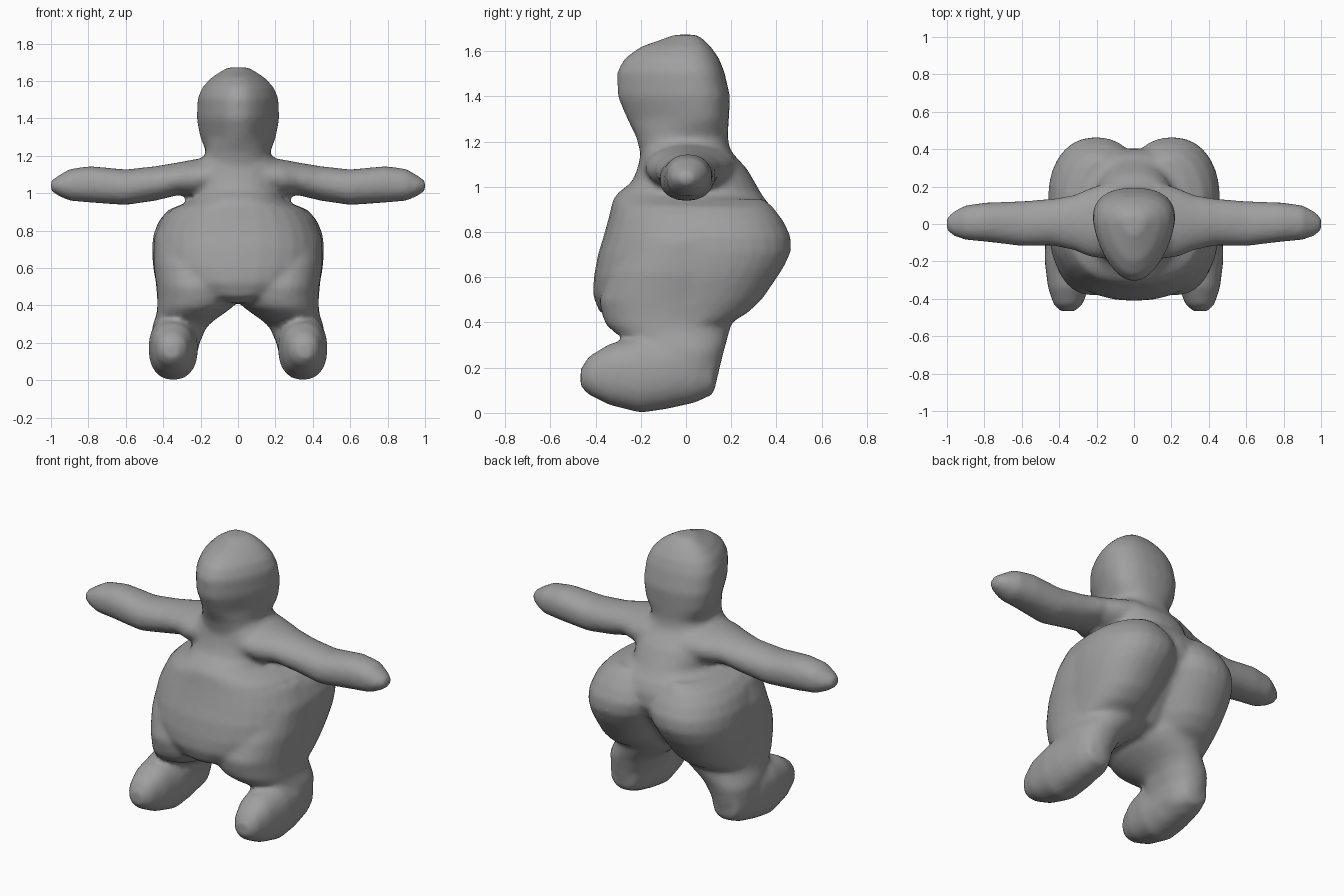
import bpy, bmesh, math
from mathutils import Vector

grey = bpy.data.materials.new("clay grey")
grey.diffuse_color = (0.35, 0.35, 0.35, 1)
bm = bmesh.new()
SIDES = 28


def loft(sections, axis, side=1):
    """Closed tube. Section: position, u min, u max, v min, v max, power, front taper."""
    rings = []
    for p, u0, u1, v0, v1, power, taper in sections:
        ring = []
        for i in range(SIDES):
            a = 2 * math.pi * i / SIDES
            c, s = math.cos(a), math.sin(a)
            cu = math.copysign(abs(c) ** (2 / power), c)
            sv = math.copysign(abs(s) ** (2 / power), s)
            u = (u0 + u1) / 2 + (u1 - u0) / 2 * cu * (1 + taper * sv)
            v = (v0 + v1) / 2 + (v1 - v0) / 2 * sv
            co = {"z": (u, v, p), "y": (u, p, v), "x": (p, u, v)}[axis]
            ring.append(bm.verts.new(Vector((co[0] * side, co[1], co[2]))))
        rings.append(ring)
    faces = [bm.faces.new(rings[0]), bm.faces.new(rings[-1])]
    for a, b in zip(rings, rings[1:]):
        for i in range(SIDES):
            j = (i + 1) % SIDES
            faces.append(bm.faces.new((a[i], a[j], b[j], b[i])))
    bmesh.ops.recalc_face_normals(bm, faces=faces)


# head and neck: height, half width, front, back
head = [(1.06, .20, -.19, .22), (1.14, .19, -.20, .20), (1.22, .172, -.22, .185),
        (1.30, .188, -.26, .19), (1.40, .205, -.303, .195), (1.51, .20, -.305, .17),
        (1.57, .175, -.27, .145), (1.62, .13, -.20, .11), (1.655, .08, -.10, .075),
        (1.673, .05, -.055, .045)]
loft([(z, -w, w, f, b, 2.3, .36 if z > 1.25 else .08) for z, w, f, b in head], "z")

# belly and chest
trunk = [(.415, .10, -.33, .05), (.45, .24, -.385, .14), (.52, .36, -.412, .20),
         (.60, .425, -.408, .27), (.70, .445, -.39, .36), (.78, .44, -.365, .405),
         (.86, .405, -.343, .40), (.915, .36, -.33, .375), (.945, .29, -.322, .35),
         (.975, .235, -.30, .33), (1.02, .235, -.24, .305), (1.08, .235, -.215, .27),
         (1.15, .23, -.20, .205), (1.20, .18, -.19, .18)]
loft([(z, -w, w, f, b, 2.3, 0) for z, w, f, b in trunk], "z")

for side in (-1, 1):
    # arm with a pointed end
    loft([(.12, -.19, .23, .98, 1.20, 2, 0), (.24, -.175, .19, .98, 1.18, 2, 0),
          (.32, -.14, .155, .99, 1.165, 2, 0), (.44, -.115, .135, .96, 1.145, 2, 0),
          (.60, -.118, .122, .937, 1.127, 2.2, 0), (.79, -.095, .115, .95, 1.145, 2.2, 0),
          (.90, -.085, .10, .96, 1.13, 2.2, 0), (.96, -.065, .07, .985, 1.095, 2, 0),
          (1.003, -.035, .035, 1.015, 1.065, 2, 0)], "x", side)
    # hip and buttock
    loft([(.40, .10, .42, -.15, .20, 2.2, 0), (.44, .07, .425, -.2, .27, 2.2, 0),
          (.50, .04, .435, -.2, .335, 2.2, 0), (.58, .01, .45, -.2, .39, 2.2, 0),
          (.64, -.01, .457, -.2, .43, 2.2, 0), (.71, -.04, .46, -.2, .464, 2.2, 0),
          (.78, -.06, .452, -.2, .464, 2.2, 0), (.85, -.05, .425, -.2, .43, 2.2, 0),
          (.91, 0, .375, -.2, .385, 2.2, 0), (.945, .05, .29, -.15, .345, 2.2, 0)],
         "z", side)
    # thigh and shin
    loft([(.07, .25, .41, -.20, .10, 2.3, 0), (.11, .225, .445, -.22, .13, 2.3, 0),
          (.20, .205, .465, -.24, .15, 2.3, 0), (.28, .17, .46, -.20, .17, 2.3, 0),
          (.315, .135, .45, -.25, .18, 2.2, 0), (.35, .085, .437, -.31, .19, 2.2, 0),
          (.39, .03, .432, -.355, .20, 2.2, 0), (.43, .0, .432, -.37, .22, 2.2, 0),
          (.50, .0, .437, -.385, .26, 2.2, 0), (.62, .03, .453, -.34, .28, 2.2, 0),
          (.76, .06, .45, -.26, .28, 2.2, 0), (.88, .10, .40, -.20, .24, 2.2, 0)], "z", side)
    # foot
    loft([(-.466, .315, .395, .115, .195, 2.2, 0), (-.43, .275, .43, .08, .25, 2.2, 0),
          (-.34, .24, .46, .035, .305, 2.3, 0), (-.20, .215, .478, 0, .34, 2.3, 0),
          (-.08, .215, .475, .018, .34, 2.3, 0), (.04, .23, .455, .045, .33, 2.3, 0),
          (.125, .26, .42, .085, .25, 2.3, 0)], "y", side)

mesh = bpy.data.meshes.new("body")
bm.to_mesh(mesh)
bm.free()
body = bpy.data.objects.new("body", mesh)
bpy.context.collection.objects.link(body)
mesh.materials.append(grey)

# fuse the parts into one soft skin
bpy.context.view_layer.objects.active = body
body.select_set(True)
remesh = body.modifiers.new("fuse", "REMESH")
remesh.mode = "VOXEL"
remesh.voxel_size = 0.016
smooth = body.modifiers.new("soften", "SMOOTH")
smooth.factor = 0.5
smooth.iterations = 6
for name in ("fuse", "soften"):
    bpy.ops.object.modifier_apply(modifier=name)
bpy.ops.object.shade_smooth()
